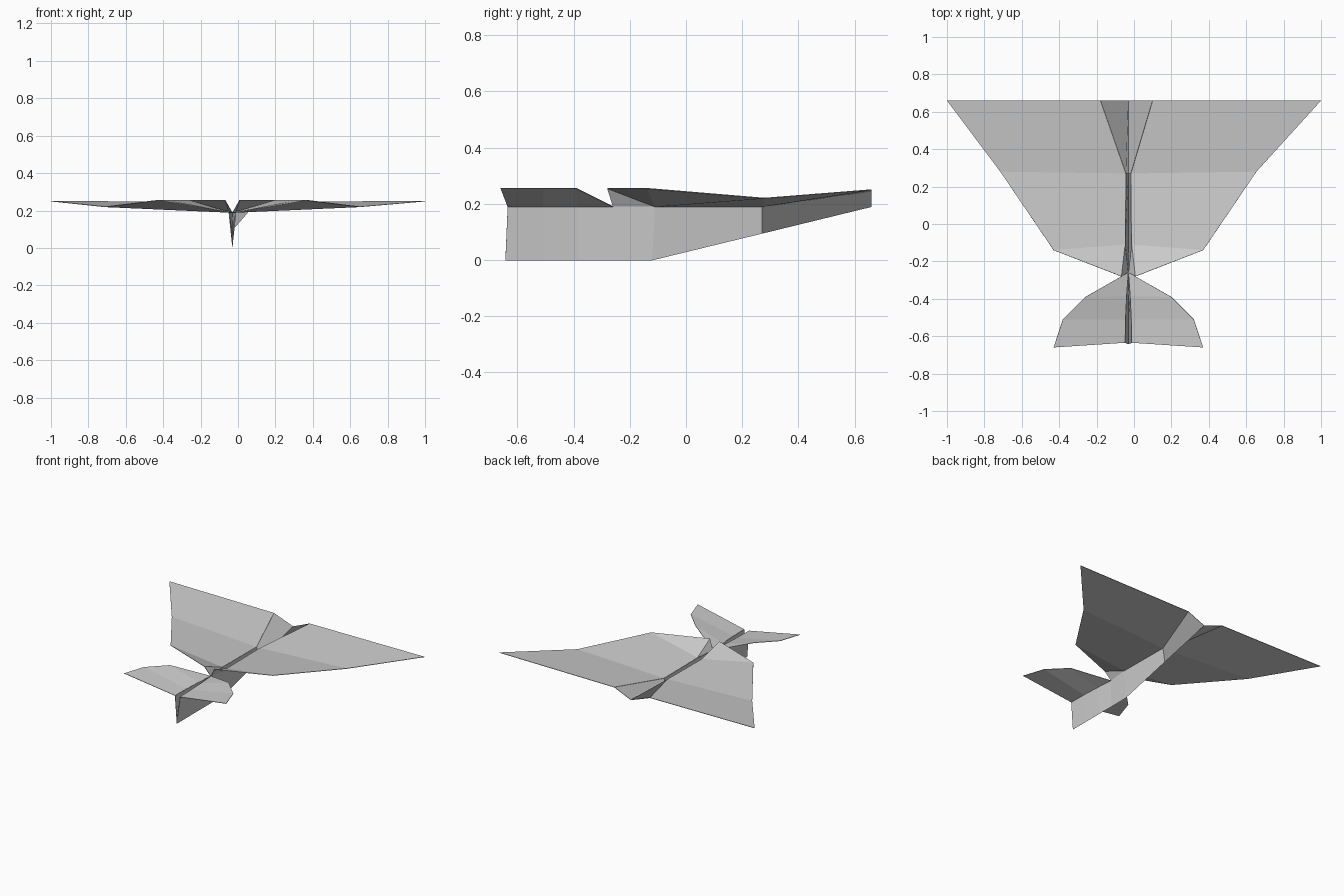
import bpy, bmesh

if "Cube" in bpy.data.objects:
    bpy.data.objects.remove(bpy.data.objects["Cube"])

CX = -0.03      # centre crease of the folded sheet
FOLD = 0.19     # height where keel meets wings
TOP = 0.255     # raised edge height


def sheet(name, panels, tips):
    """Build a right-hand set of paper panels and its mirrored twin as one object.
    tips gives the front points, (right x, left x), that are not symmetric."""
    bm = bmesh.new()
    for side in (1, -1):
        for panel in panels:
            vs = []
            for x, y, z in panel:
                px = side * x + CX
                if (x, y) in tips:
                    px = tips[(x, y)][0 if side > 0 else 1]
                vs.append(bm.verts.new((px, y, z)))
            bm.faces.new(vs[::side])
    bmesh.ops.remove_doubles(bm, verts=bm.verts, dist=0.0005)
    me = bpy.data.meshes.new(name)
    bm.to_mesh(me)
    bm.free()
    ob = bpy.data.objects.new(name, me)
    bpy.context.collection.objects.link(ob)
    mod = ob.modifiers.new("paper_thickness", 'SOLIDIFY')
    mod.thickness = 0.003
    mod.offset = 0
    return ob


# Shared crease points, x measured outward from the centre crease
tip, mid, rear = (1.03, 0.66, 0.25), (0.685, 0.28, 0.22), (0.40, -0.14, TOP)
nose = (0.14, 0.66, 0.245)
fold_front, fold_mid = (0.014, 0.27, FOLD), (0.018, -0.11, FOLD)
pinch, point = (0.002, -0.26, FOLD), (0.038, -0.28, TOP)
tips = {tip[:2]: (1.0, -1.0), nose[:2]: (0.1, -0.18)}

# Main wings: front, middle and rear panels
sheet("wings", [
    (fold_front, mid, tip, nose),
    (fold_mid, rear, mid, fold_front),
    (point, rear, fold_mid),
    (pinch, point, fold_mid),
], tips)

# Tail wings: strips between keel folds and stepped outer edge
inner = [pinch, (0.011, -0.385, FOLD), (0.017, -0.51, FOLD), (0.019, -0.635, FOLD)]
outer = [(0.23, -0.39, TOP), (0.35, -0.51, TOP), (0.40, -0.66, TOP)]
tail = [(inner[0], inner[1], outer[0])]
tail += [(inner[i + 1], inner[i + 2], outer[i + 1], outer[i]) for i in range(2)]
sheet("tail_wings", tail, {})

# Keel: V-shaped fold below the wings, flaring out at the nose
top = inner[::-1] + [fold_mid, fold_front, nose]
bottom = [(0, -0.643, 0), (0, -0.51, 0), (0, -0.385, 0), (0, -0.26, 0),
          (0, -0.12, 0), (0, 0.27, 0.095), (0, 0.66, 0.19)]
sheet("keel", [(bottom[i], bottom[i + 1], top[i + 1], top[i]) for i in range(6)], tips)
